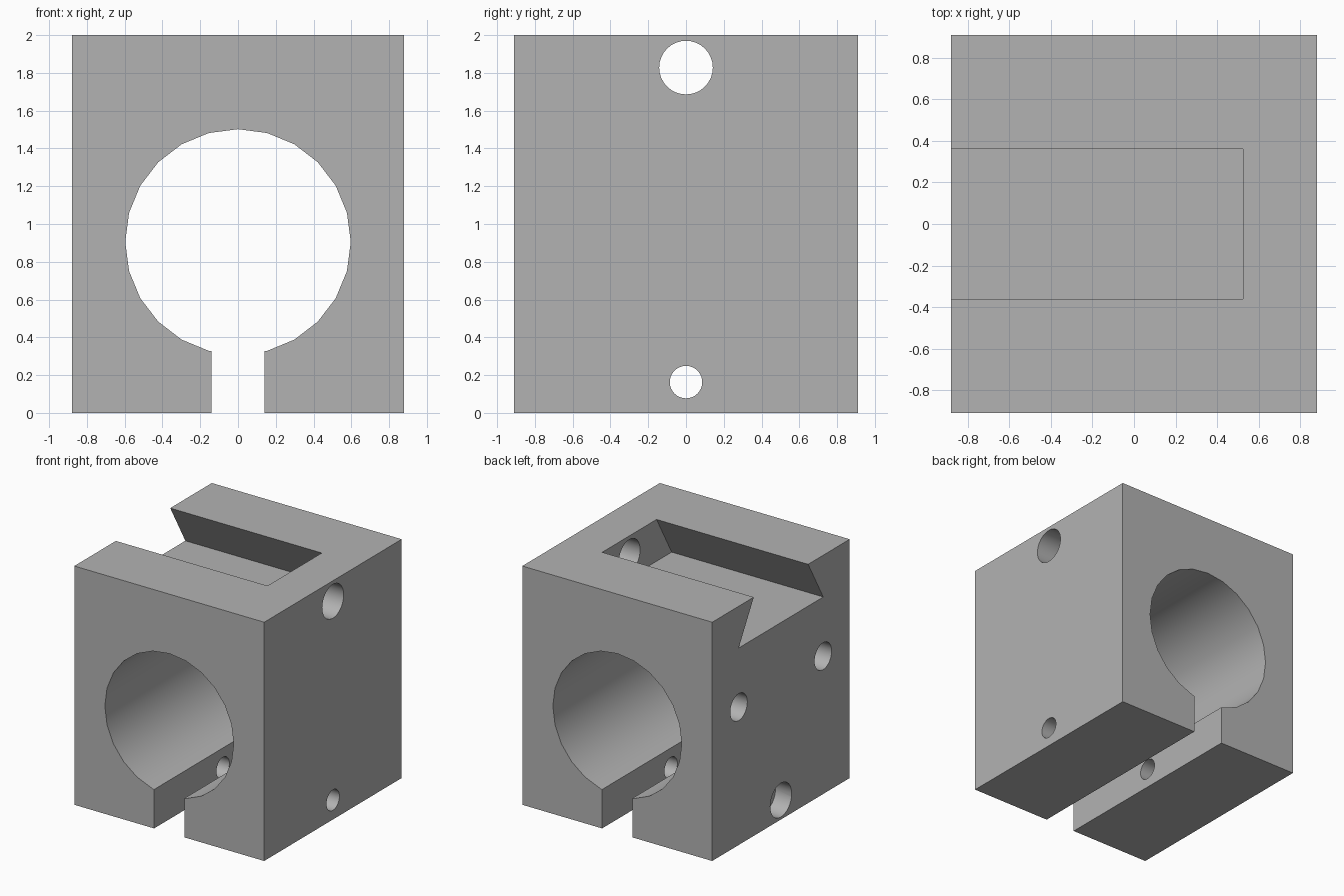
import bpy
import bmesh
from math import pi, radians
from mathutils import Matrix, Vector

cube = bpy.data.objects.get("Cube")
if cube:
    bpy.data.objects.remove(cube, do_unlink=True)

HALF_X, HALF_Y, HEIGHT = 0.88, 0.91, 2.0
OVER = 0.1  # how far cutters stick out of the block

grey = bpy.data.materials.new("plain_grey")
grey.use_nodes = True
grey.diffuse_color = (0.45, 0.45, 0.45, 1)
grey.node_tree.nodes["Principled BSDF"].inputs["Base Color"].default_value = grey.diffuse_color


def finish(bm, name):
    bmesh.ops.recalc_face_normals(bm, faces=bm.faces)
    mesh = bpy.data.meshes.new(name)
    bm.to_mesh(mesh)
    bm.free()
    mesh.materials.append(grey)
    obj = bpy.data.objects.new(name, mesh)
    bpy.context.collection.objects.link(obj)
    return obj


def box(name, low, high):
    low, high = Vector(low), Vector(high)
    bm = bmesh.new()
    bmesh.ops.create_cube(bm, size=1)
    bmesh.ops.scale(bm, vec=high - low, verts=bm.verts)
    bmesh.ops.translate(bm, vec=(low + high) / 2, verts=bm.verts)
    return finish(bm, name)


def rod(name, axis, radius, start, end, across, z, sides=32):
    """Cylinder along x or y from start to end."""
    mid = (start + end) / 2
    turn = Matrix.Rotation(pi / 2, 4, "Y" if axis == "x" else "X")
    place = (mid, across, z) if axis == "x" else (across, mid, z)
    bm = bmesh.new()
    bmesh.ops.create_cone(bm, cap_ends=True, segments=sides, radius1=radius,
                          radius2=radius, depth=end - start,
                          matrix=Matrix.Translation(place) @ turn)
    return finish(bm, name)


def prism_x(name, profile, start, end):
    """Extrude a (y, z) profile along x."""
    bm = bmesh.new()
    face = bm.faces.new([bm.verts.new((start, y, z)) for y, z in profile])
    made = bmesh.ops.extrude_face_region(bm, geom=[face])["geom"]
    bmesh.ops.translate(bm, vec=(end - start, 0, 0),
                        verts=[v for v in made if isinstance(v, bmesh.types.BMVert)])
    return finish(bm, name)


# Main body
block = box("clamp_block", (-HALF_X, -HALF_Y, 0), (HALF_X, HALF_Y, HEIGHT))

# Dovetail profile, its flanks carried on a little above the top face
FLOOR, WIDE, NARROW = 1.65, 0.56, 0.36
lean = (WIDE - NARROW) / (HEIGHT - FLOOR)
tip = NARROW - lean * OVER
dovetail = [(-WIDE, FLOOR), (WIDE, FLOOR), (tip, HEIGHT + OVER), (-tip, HEIGHT + OVER)]

out = HALF_X + OVER
cutters = [
    # Large bore and the clamping slit below it
    rod("bore_cutter", "y", 0.597, -HALF_Y - OVER, HALF_Y + OVER, 0, 0.905, 24),
    box("slit_cutter", (-0.14, -HALF_Y - OVER, -OVER), (0.14, HALF_Y + OVER, 0.6)),
    # Dovetail channel and the hole through its end wall
    prism_x("dovetail_cutter", dovetail, -out, 0.525),
    rod("end_hole_cutter", "x", 0.142, 0.3, out, 0, 1.828),
    # Clamp screw hole with its head recess
    rod("screw_hole_cutter", "x", 0.086, -out, out, 0, 0.163),
    rod("screw_head_cutter", "x", 0.142, -out, -HALF_X + 0.15, 0, 0.163),
]
# Pair of blind holes in one side
for y in (-0.558, 0.558):
    cutters.append(rod("blind_hole_cutter", "x", 0.113, -out, -HALF_X + 0.25, y, 1.155))

# Cut everything, then drop the cutters
bpy.ops.object.select_all(action="DESELECT")
bpy.context.view_layer.objects.active = block
block.select_set(True)
for cutter in cutters:
    mod = block.modifiers.new("cut", "BOOLEAN")
    mod.operation, mod.solver, mod.object = "DIFFERENCE", "EXACT", cutter
    bpy.ops.object.modifier_apply(modifier=mod.name)
    bpy.data.objects.remove(cutter, do_unlink=True)

bpy.ops.object.shade_smooth_by_angle(angle=radians(25))
